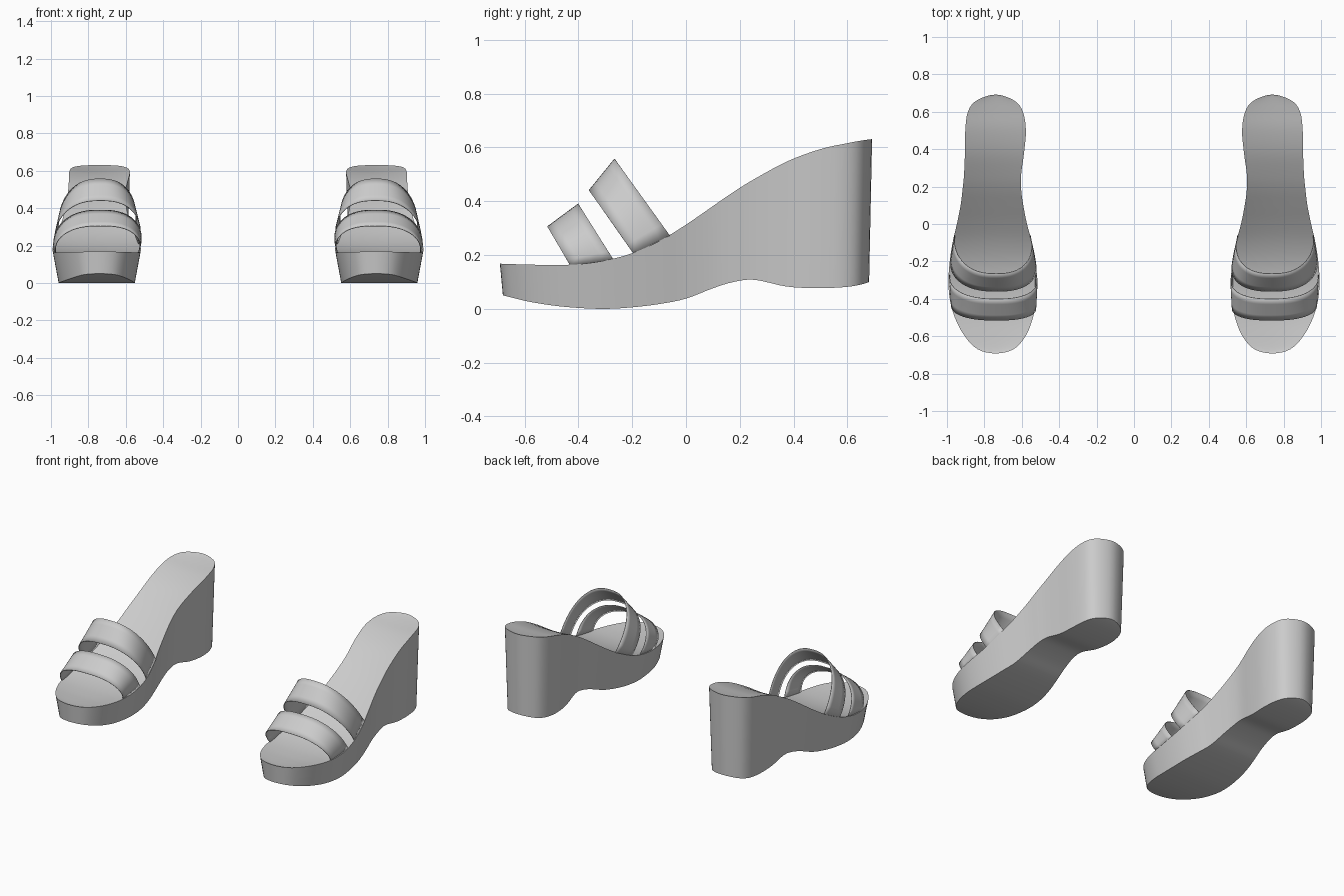
import bpy, bmesh, math
from mathutils import Vector

if "Cube" in bpy.data.objects:
    bpy.data.objects.remove(bpy.data.objects["Cube"])

# Sole stations, toe to heel: y, inner x, outer x, top z, bottom z
ROWS = [
    (-.692, .740, .740, .168, .050),
    (-.670, .645, .835, .167, .045),
    (-.600, .580, .905, .165, .028),
    (-.500, .540, .958, .163, .012),
    (-.400, .524, .985, .166, .003),
    (-.300, .519, .992, .180, .000),
    (-.200, .525, .985, .207, .006),
    (-.100, .545, .970, .252, .018),
    (.000, .572, .947, .313, .038),
    (.100, .592, .927, .382, .076),
    (.180, .603, .917, .437, .100),
    (.260, .604, .909, .486, .108),
    (.380, .588, .904, .550, .083),
    (.500, .578, .902, .594, .077),
    (.600, .594, .888, .616, .081),
    (.660, .640, .842, .627, .090),
    (.692, .740, .740, .631, .100),
]


def catmull(p, t):
    a, b, c, d = p
    return .5 * (2*b + (c-a)*t + (2*a - 5*b + 4*c - d)*t*t + (3*b - a - 3*c + d)*t**3)


def stations(sub=4):
    swap = lambda r: (r[0], r[2], r[1], r[3], r[4])
    pts = [swap(ROWS[1])] + ROWS + [swap(ROWS[-2])]
    out = []
    for i in range(len(ROWS) - 1):
        for k in range(sub):
            out.append([catmull([pts[i+j][c] for j in range(4)], k/sub) for c in range(5)])
    return out + [list(ROWS[-1])]


def finish(bm, name, angle):
    bmesh.ops.remove_doubles(bm, verts=bm.verts, dist=1e-5)
    bmesh.ops.recalc_face_normals(bm, faces=bm.faces)
    me = bpy.data.meshes.new(name)
    bm.to_mesh(me)
    bm.free()
    ob = bpy.data.objects.new(name, me)
    bpy.context.collection.objects.link(ob)
    bpy.context.view_layer.objects.active = ob
    ob.select_set(True)
    bpy.ops.object.shade_smooth_by_angle(angle=math.radians(angle))
    ob.select_set(False)
    return ob


def skin(bm, grid):
    for a, b in zip(grid, grid[1:]):
        for i in range(len(a) - 1):
            bm.faces.new((a[i], a[i+1], b[i+1], b[i]))


# Wedge sole: dished footbed, tapered walls, curved underside
def make_sole(name, side):
    bm = bmesh.new()
    top, bot = [], []
    n = 8
    for y, xl, xr, zt, zb in stations():
        c = (xl + xr) / 2
        taper = .86 if y < 0 else .86 + .04 * min(1, y / .4)
        rt, rb = [], []
        for i in range(n + 1):
            u = 2*i/n - 1
            w = (xr - xl) / 2
            dip = .012 * (1 - u*u) * min(1, w / .2)
            rt.append(bm.verts.new((side * (c + u*w), y, zt - dip)))
            rb.append(bm.verts.new((side * (c + u*w*taper), y * .984, zb)))
        top.append(rt)
        bot.append(rb)
    skin(bm, top)
    skin(bm, bot)
    for e in (0, n):
        skin(bm, [[t[e], b[e]] for t, b in zip(top, bot)])
    bmesh.ops.dissolve_degenerate(bm, dist=1e-5, edges=bm.edges)
    return finish(bm, name, 40)


# Strap: arched band between a front and a back edge
# each edge: inner x, outer x, base (y, z), crown (y, z)
def make_strap(name, side, front, back):
    bm = bmesh.new()
    grid, n, m = [], 36, 4
    for k in range(n + 1):
        t = math.pi * k / n
        cs, s = math.cos(t), max(0, math.sin(t)) ** .78
        u = math.copysign(abs(cs) ** .78, cs)
        ends = []
        for xl, xr, (by, bz), (cy, cz) in (front, back):
            x = (xl + xr)/2 + u * ((xr - xl)/2 + .03*s*(1 - s)) - .02*s
            ends.append(Vector((side * x, by + (cy - by)*s, bz + (cz - bz)*s)))
        grid.append([bm.verts.new(ends[0].lerp(ends[1], j/m)) for j in range(m + 1)])
    skin(bm, grid)
    ob = finish(bm, name, 40)
    mod = ob.modifiers.new("thickness", 'SOLIDIFY')
    mod.thickness = .004
    mod.offset = 0
    return ob


for label, side in (("right", 1), ("left", -1)):
    make_sole(label + "_wedge_sole", side)
    make_strap(label + "_toe_strap", side,
               (.533, .976, (-.43, .160), (-.515, .305)),
               (.525, .986, (-.27, .183), (-.400, .390)))
    make_strap(label + "_instep_strap", side,
               (.530, .980, (-.195, .205), (-.360, .440)),
               (.555, .960, (-.060, .272), (-.265, .557)))
